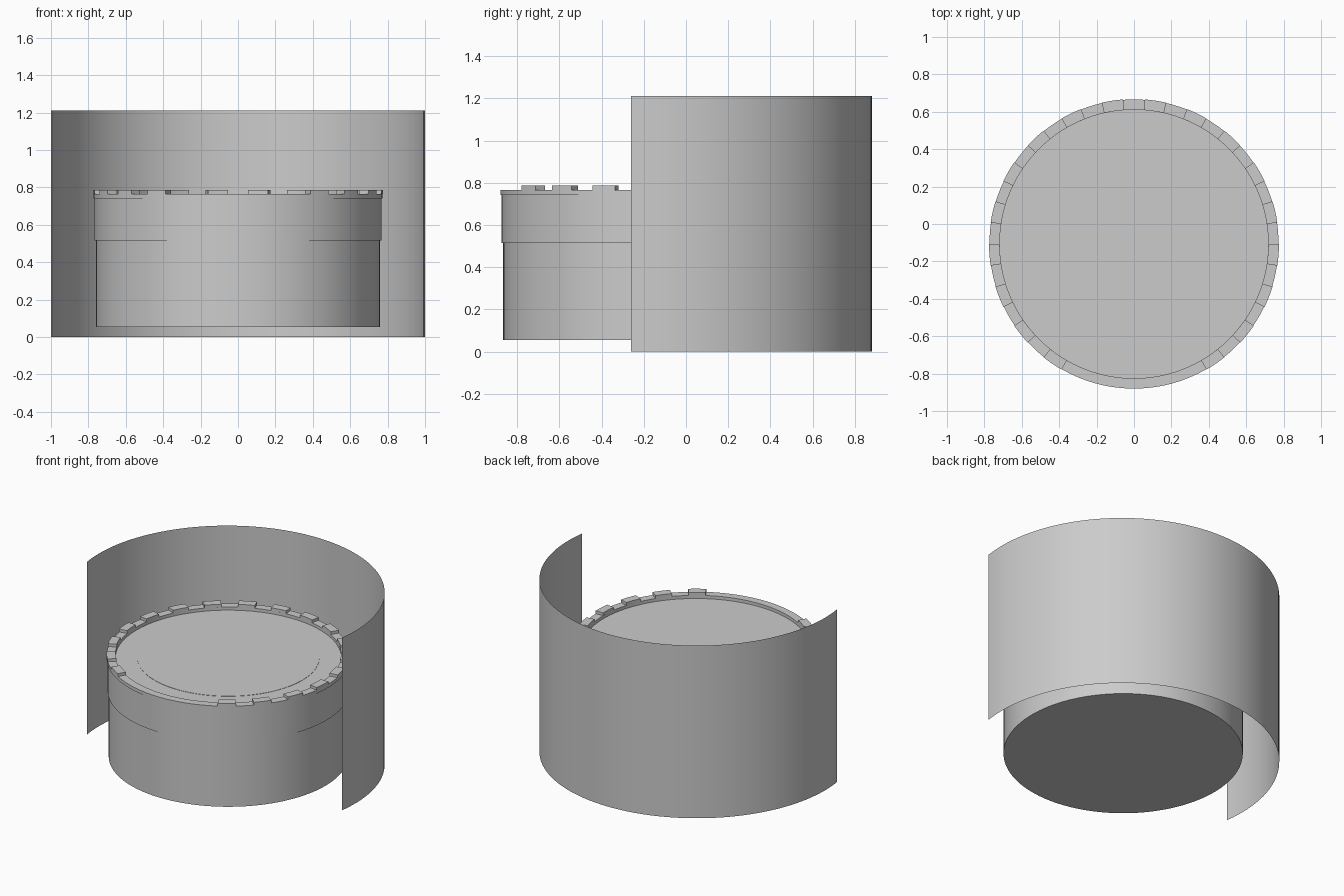
import bpy, bmesh, math

if "Cube" in bpy.data.objects:
    bpy.data.objects.remove(bpy.data.objects["Cube"])

CY = -0.107          # centre of the round container in y
SEG = 126


def finish(name, bm, angle=30):
    bmesh.ops.remove_doubles(bm, verts=bm.verts, dist=1e-6)
    me = bpy.data.meshes.new(name)
    bm.to_mesh(me)
    bm.free()
    ob = bpy.data.objects.new(name, me)
    bpy.context.collection.objects.link(ob)
    bpy.ops.object.select_all(action='DESELECT')
    ob.select_set(True)
    bpy.context.view_layer.objects.active = ob
    bpy.ops.object.shade_smooth_by_angle(angle=math.radians(angle))
    return ob


def lathe(name, profile):
    """Spin an (r, z) profile around the container axis."""
    bm = bmesh.new()
    vs = [bm.verts.new((r, CY, z)) for r, z in profile]
    es = [bm.edges.new(p) for p in zip(vs, vs[1:])]
    bmesh.ops.spin(bm, geom=vs + es, cent=(0, CY, 0), axis=(0, 0, 1),
                   angle=math.tau, steps=SEG, use_merge=True)
    bmesh.ops.remove_doubles(bm, verts=bm.verts, dist=1e-6)
    bmesh.ops.recalc_face_normals(bm, faces=bm.faces)
    return finish(name, bm)


# Round body with a slightly wider upper band and recessed top
lathe("round_body", [(0, 0.055), (0.76, 0.055), (0.76, 0.515), (0.767, 0.515),
                     (0.767, 0.744), (0.578, 0.744), (0.578, 0.746), (0, 0.746)])

# Raised lip around the top
lathe("rim_ring", [(0.718, 0.742), (0.773, 0.742), (0.773, 0.766),
                   (0.718, 0.766), (0.718, 0.742)])

# Blocks on the rim, left out along the front
bm = bmesh.new()
PITCH = math.tau / 21
for side in (-1, 1):
    for k in range(9):
        mid = side * (k + 0.5) * PITCH
        rings = []
        for i in range(5):
            a = mid + (i / 4 - 0.5) * PITCH / 2
            rings.append([bm.verts.new((r * math.sin(a), CY + r * math.cos(a), z))
                          for r, z in ((0.718, 0.764), (0.775, 0.764),
                                       (0.775, 0.786), (0.718, 0.786))])
        for p, q in zip(rings, rings[1:]):
            for j in range(4):
                bm.faces.new((p[j], p[(j + 1) % 4], q[(j + 1) % 4], q[j]))
        bm.faces.new(rings[0])
        bm.faces.new(rings[-1])
bmesh.ops.recalc_face_normals(bm, faces=bm.faces)
finish("rim_blocks", bm)

# Thin curved screen behind the container
bm = bmesh.new()
start, n = math.radians(-8.05), 72
prev = None
for i in range(n + 1):
    a = start + (math.pi - 2 * start) * i / n
    x, y = math.cos(a), -0.12 + math.sin(a)
    cur = (bm.verts.new((x, y, 0)), bm.verts.new((x, y, 1.21)))
    if prev:
        bm.faces.new((prev[0], cur[0], cur[1], prev[1]))
    prev = cur
finish("back_screen", bm)
